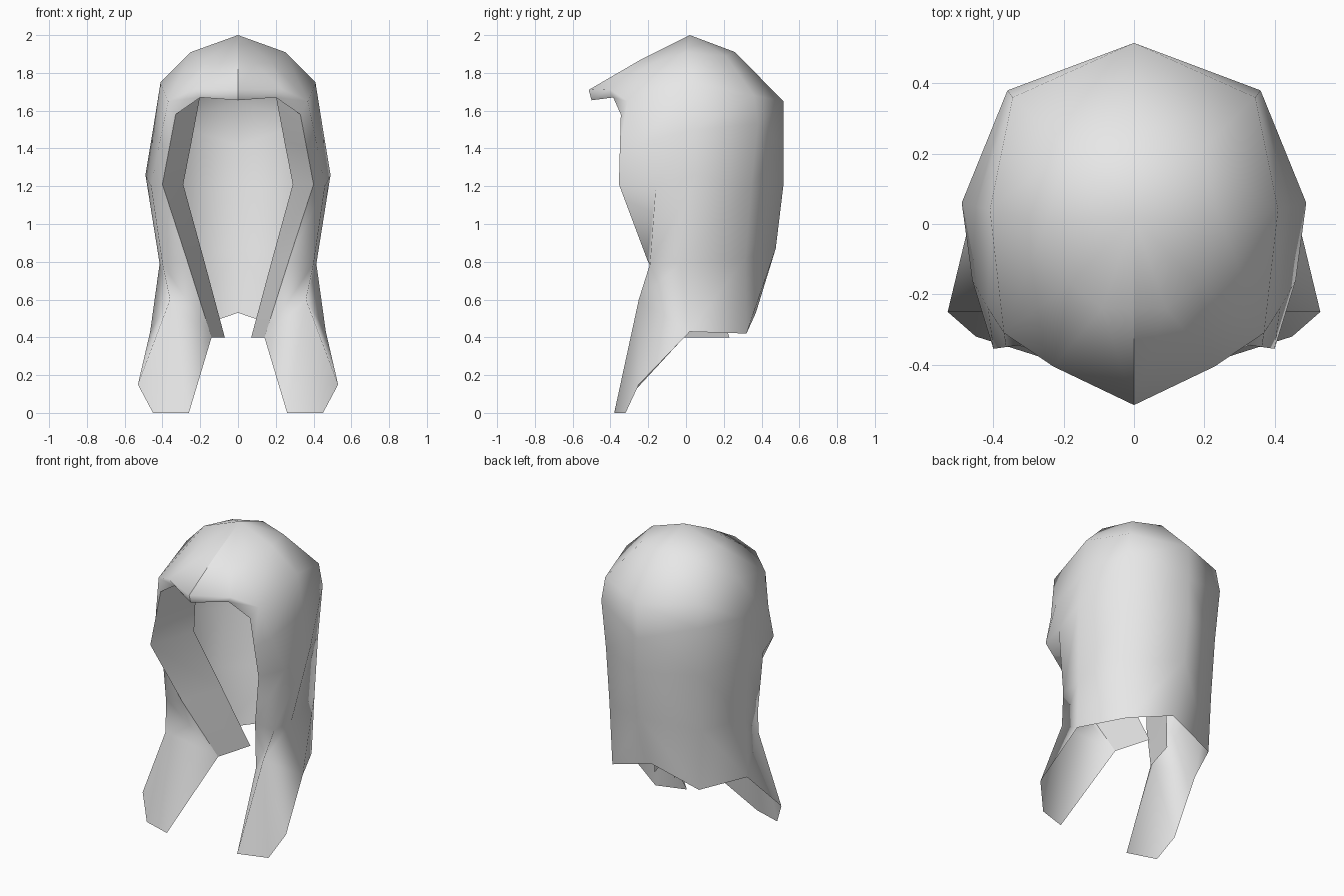
import bpy
import bmesh

# Remove the default cube
cube = bpy.data.objects.get("Cube")
if cube:
    bpy.data.objects.remove(cube, do_unlink=True)

# One plain grey for everything
grey = bpy.data.materials.new("light grey")
grey.use_nodes = True
grey.diffuse_color = (0.8, 0.8, 0.8, 1)
grey.node_tree.nodes["Principled BSDF"].inputs["Base Color"].default_value = grey.diffuse_color


def add_row(bm, points):
    return [bm.verts.new(p) for p in points]


def loft(bm, upper, lower):
    """Skin two rows of equal length with quads facing outward."""
    for i in range(len(upper) - 1):
        bm.faces.new((upper[i], upper[i + 1], lower[i + 1], lower[i]))


def finish(bm, name):
    """Turn the left half into a smooth mirrored object."""
    for face in bm.faces:
        face.smooth = True
    mesh = bpy.data.meshes.new(name)
    bm.to_mesh(mesh)
    bm.free()
    mesh.materials.append(grey)
    obj = bpy.data.objects.new(name, mesh)
    bpy.context.collection.objects.link(obj)
    mirror = obj.modifiers.new("mirror", "MIRROR")
    mirror.use_axis[0] = True
    mirror.merge_threshold = 0.001
    return obj


# Rows of the left half, each running from the back centre round to the front
crown_row = [(0, .26, 1.91), (.19, .21, 1.89), (.25, 0, 1.91),
             (.18, -.17, 1.855), (.09, -.24, 1.85), (0, -.24, 1.87)]
temple_row = [(0, .515, 1.65), (.345, .36, 1.68), (.41, .04, 1.75),
              (.37, -.31, 1.65), (.23, -.405, 1.715), (0, -.515, 1.71)]
brow_lip = [(.33, -.345, 1.58), (.2, -.385, 1.67), (0, -.5, 1.655)]
ear_row = [(0, .515, 1.42), (.36, .38, 1.53), (.45, .05, 1.5),
           (.415, -.24, 1.43), (.364, -.35, 1.4)]
cheek_row = [(0, .515, 1.2), (.35, .345, 1.2), (.49, .06, 1.26),
             (.46, -.16, 1.2), (.4, -.355, 1.21)]
neck_row = [(0, .475, .87), (.345, .315, .82), (.415, -.03, .79),
            (.4, -.19, .79), (.27, -.205, .81)]
hem_row = [(0, .37, .53), (.32, .32, .42), (.465, .02, .43),
           (.36, -.25, .6), (.14, -.01, .4)]
lock_tip = [(.53, -.25, .15), (.45, -.32, 0), (.26, -.38, 0)]

# Main hair shell
bm = bmesh.new()
apex = bm.verts.new((0, .02, 2))
crown, temple, lip, ear, cheek, neck, hem, tip = [
    add_row(bm, row) for row in
    (crown_row, temple_row, brow_lip, ear_row, cheek_row, neck_row, hem_row, lock_tip)]
for a, b in zip(crown, crown[1:]):
    bm.faces.new((apex, b, a))
loft(bm, crown, temple)
loft(bm, temple[3:], lip)
loft(bm, temple[:4] + lip[:1], ear)
loft(bm, ear, cheek)
loft(bm, cheek, neck)
loft(bm, neck, hem)

# Front lock hanging below the hem
side, ridge, inner = hem[2:]
bm.faces.new((side, ridge, tip[0]))
bm.faces.new((ridge, tip[2], tip[1], tip[0]))
bm.faces.new((ridge, inner, tip[2]))

# Crisp parting along the front centre
parting = [apex, crown[-1], temple[-1], lip[-1]]
for a, b in zip(parting, parting[1:]):
    bm.edges.get((a, b)).smooth = False
finish(bm, "hair_shell")

# Folded band behind each side of the face opening
bm = bmesh.new()
outer_edge = [row[-1] for row in (ear_row, cheek_row, neck_row, hem_row)]
outer_edge.insert(0, brow_lip[0])
inner_edge = [(.2, -.15, 1.68), (.245, -.1, 1.44), (.29, -.05, 1.21),
              (.18, .09, .81), (.07, .23, .4)]
rows = [add_row(bm, pair) for pair in zip(outer_edge, inner_edge)]
for upper, lower in zip(rows, rows[1:]):
    loft(bm, upper, lower)
finish(bm, "face_band")
